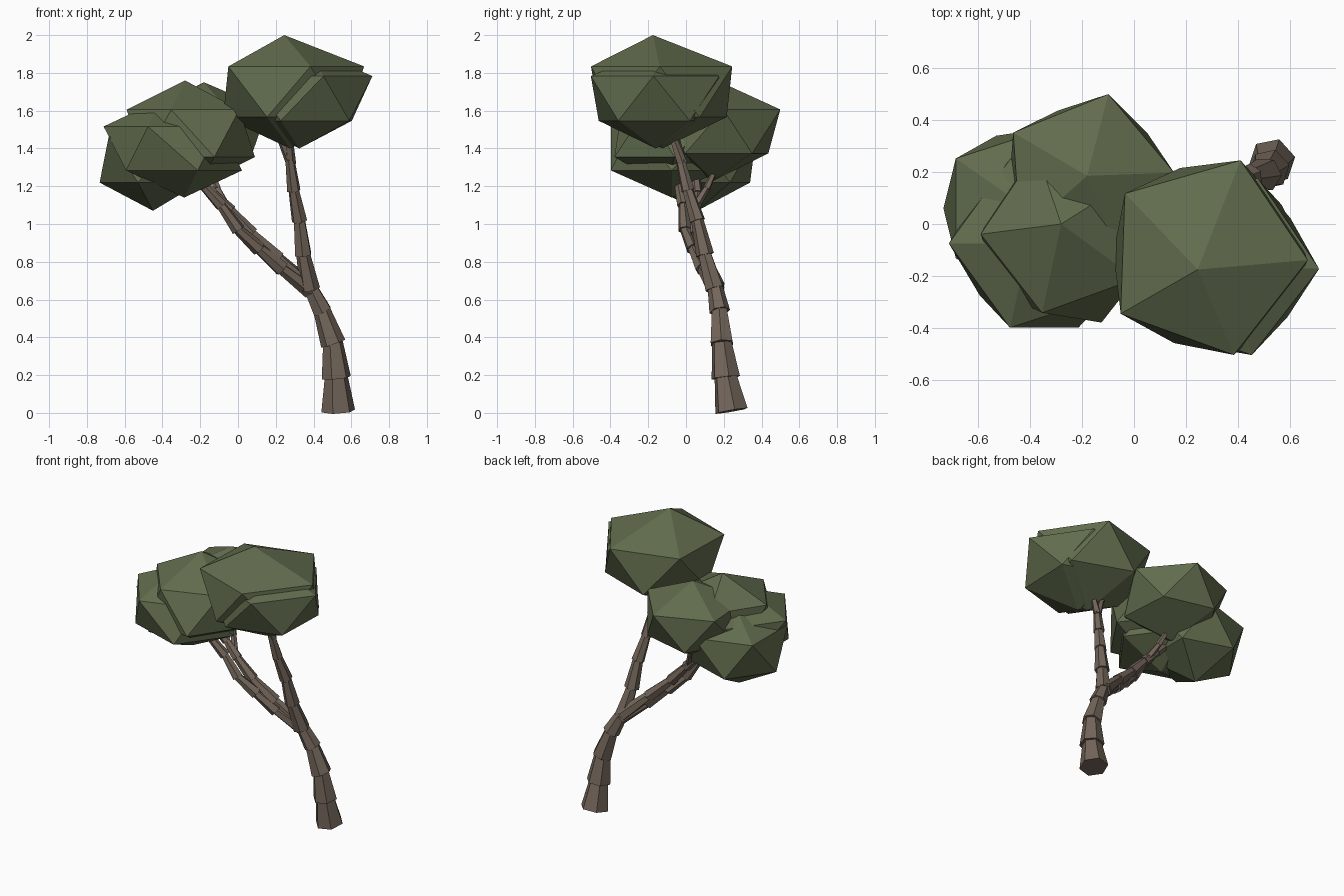
import bpy, bmesh, math
from mathutils import Vector, Matrix

if "Cube" in bpy.data.objects:
    bpy.data.objects.remove(bpy.data.objects["Cube"])


def material(name, rgb):
    m = bpy.data.materials.new(name)
    m.diffuse_color = (*rgb, 1)
    m.use_nodes = True
    m.node_tree.nodes["Principled BSDF"].inputs["Base Color"].default_value = m.diffuse_color
    return m


bark = material("bark", (0.175, 0.135, 0.105))
leaf = material("leaf", (0.12, 0.15, 0.075))


def finish(bm, name, mat):
    me = bpy.data.meshes.new(name)
    bm.to_mesh(me)
    bm.free()
    me.materials.append(mat)
    ob = bpy.data.objects.new(name, me)
    bpy.context.collection.objects.link(ob)
    return ob


def limb(name, pts, r0, r1, sides=6, taper=0.68):
    """Stack of tapered prisms, each flaring out at its lower end."""
    bm = bmesh.new()
    n = len(pts) - 1
    for i in range(n):
        a, b = Vector(pts[i]), Vector(pts[i + 1])
        d = b - a
        r = r0 + (r1 - r0) * i / max(n - 1, 1)
        rot = d.to_track_quat('Z', 'Y').to_matrix().to_4x4()
        mat = (Matrix.Translation((a + b) / 2) @ rot
               @ Matrix.Rotation(0.4 * i, 4, 'Z'))
        bmesh.ops.create_cone(bm, cap_ends=True, segments=sides, radius1=r,
                              radius2=r * taper, depth=d.length * 1.04, matrix=mat)
    return finish(bm, name, bark)


def clump(name, c, r, h, turn, lean=(0, 0), low=0.9, tip=(0, 0)):
    """Flattened, leaning icosahedron with a vertex on top; low scales its lower ring."""
    bm = bmesh.new()

    def ring(z, off, k):
        return [bm.verts.new((k * math.cos(math.radians(off + 72 * i)),
                              k * math.sin(math.radians(off + 72 * i)), z))
                for i in range(5)]

    top, bot = bm.verts.new((0, 0, 1)), bm.verts.new((0, 0, -1))
    up, lo = ring(0.447, turn, 0.894), ring(-0.447, turn + 36, 0.894 * low)
    for k in range(5):
        j = (k + 1) % 5
        for f in [(top, up[k], up[j]), (up[k], lo[k], up[j]),
                  (lo[k], lo[j], up[j]), (bot, lo[j], lo[k])]:
            bm.faces.new(f)
    for v in bm.verts:
        z = v.co.z
        v.co = (c[0] + v.co.x * r + lean[0] * z,
                c[1] + v.co.y * r + lean[1] * z, c[2] + z * h)
    top.co += Vector((*tip, 0))
    return finish(bm, name, leaf)


# Trunk
limb("trunk", [(0.53, 0.24, 0.014), (0.52, 0.21, 0.19), (0.503, 0.19, 0.37),
               (0.445, 0.178, 0.54), (0.37, 0.15, 0.69)], 0.091, 0.055)

# Main branches and twigs
limb("right_branch", [(0.38, 0.15, 0.66), (0.345, 0.10, 0.84), (0.325, 0.06, 1.02),
                      (0.295, 0.01, 1.18), (0.275, -0.03, 1.34)], 0.054, 0.036)
limb("right_twig_a", [(0.28, -0.02, 1.32), (0.27, -0.07, 1.46), (0.265, -0.1, 1.6)], 0.028, 0.022, 5)
limb("right_twig_b", [(0.28, -0.02, 1.32), (0.225, -0.05, 1.45), (0.2, -0.07, 1.58)], 0.026, 0.02, 5)
limb("left_branch_front", [(0.38, 0.16, 0.65), (0.23, 0.09, 0.765), (0.11, 0.04, 0.87),
                           (0, -0.005, 0.97), (-0.09, -0.015, 1.1),
                           (-0.2, -0.04, 1.22), (-0.28, -0.06, 1.32)], 0.046, 0.03)
limb("left_branch_back", [(0.37, 0.16, 0.67), (0.21, 0.10, 0.82), (0.07, 0.06, 0.95),
                          (-0.04, 0.05, 1.07), (-0.13, 0.06, 1.16),
                          (-0.24, 0.05, 1.27)], 0.046, 0.03)
limb("back_twig", [(-0.06, 0.05, 1.09), (-0.11, 0.11, 1.19), (-0.15, 0.16, 1.3)], 0.025, 0.02, 5)

# Foliage clumps
clump("right_foliage_main", (0.275, -0.125, 1.70), 0.44, 0.30, -2, tip=(-0.03, -0.05))
clump("right_foliage_side", (0.345, -0.16, 1.665), 0.40, 0.265, -2, (0.02, 0))
clump("back_foliage", (-0.18, 0.165, 1.49), 0.375, 0.26, 4, (0, 0.02))
clump("upper_left_foliage", (-0.25, -0.05, 1.48), 0.365, 0.28, 38, (-0.03, 0.05), 1)
clump("lower_left_foliage", (-0.43, 0.06, 1.34), 0.365, 0.27, 0, (0.02, 0))
clump("front_left_foliage", (-0.345, -0.075, 1.40), 0.38, 0.26, 36, (-0.06, 0), 1)
